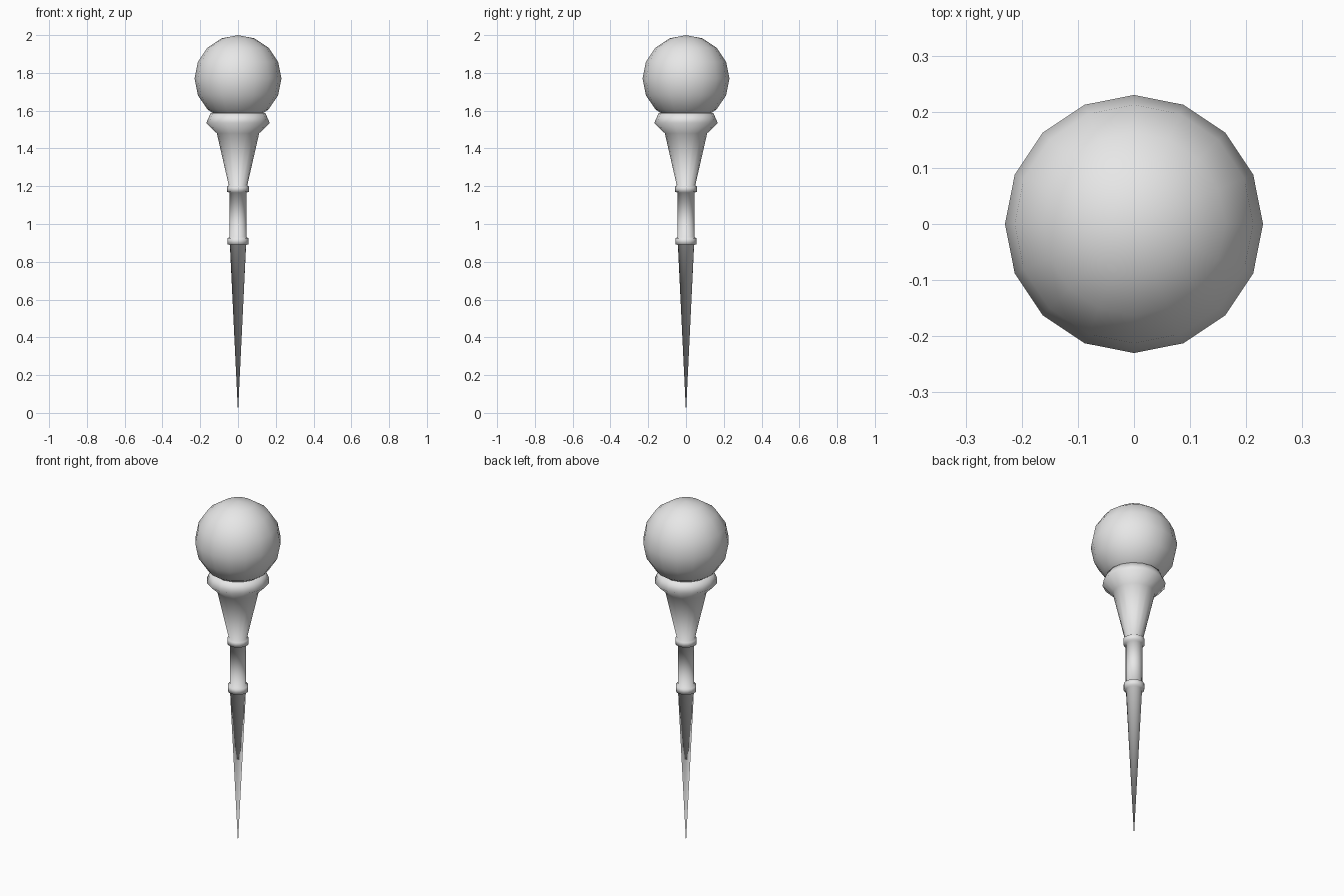
import bpy
import bmesh
import math
from mathutils import Matrix

cube = bpy.data.objects.get("Cube")
if cube:
    bpy.data.objects.remove(cube, do_unlink=True)

SIDES = 16

grey = bpy.data.materials.new("light_grey")
grey.use_nodes = True
colour = (0.8, 0.8, 0.8, 1)
grey.diffuse_color = colour
grey.node_tree.nodes["Principled BSDF"].inputs["Base Color"].default_value = colour


def finish(name, bm):
    bmesh.ops.recalc_face_normals(bm, faces=bm.faces)
    for face in bm.faces:
        face.smooth = True
    mesh = bpy.data.meshes.new(name)
    bm.to_mesh(mesh)
    bm.free()
    mesh.materials.append(grey)
    obj = bpy.data.objects.new(name, mesh)
    bpy.context.collection.objects.link(obj)
    return obj


def lathe(name, profile):
    """Spin (radius, height) points around the z axis."""
    bm = bmesh.new()
    verts = [bm.verts.new((r, 0, z)) for r, z in profile]
    edges = [bm.edges.new(pair) for pair in zip(verts, verts[1:])]
    bmesh.ops.spin(bm, geom=verts + edges, cent=(0, 0, 0), axis=(0, 0, 1),
                   angle=math.tau, steps=SIDES, use_duplicate=False)
    bmesh.ops.remove_doubles(bm, verts=bm.verts, dist=0.0005)
    return finish(name, bm)


# Turned stem: spike, lower ring, grip, upper ring, tapered neck and cup
lathe("turned_stem", [
    (0, 0), (0.043, 0.89),
    (0.055, 0.892), (0.055, 0.925),
    (0.044, 0.93), (0.044, 1.167),
    (0.057, 1.169), (0.057, 1.198),
    (0.049, 1.204), (0.112, 1.48),
    (0.168, 1.535), (0.145, 1.587), (0.12, 1.587), (0, 1.56),
])

# Ball resting in the cup
bm = bmesh.new()
bmesh.ops.create_uvsphere(bm, u_segments=SIDES, v_segments=SIDES // 2, radius=0.23,
                          matrix=Matrix.Translation((0, 0, 1.77)))
finish("ball", bm)
